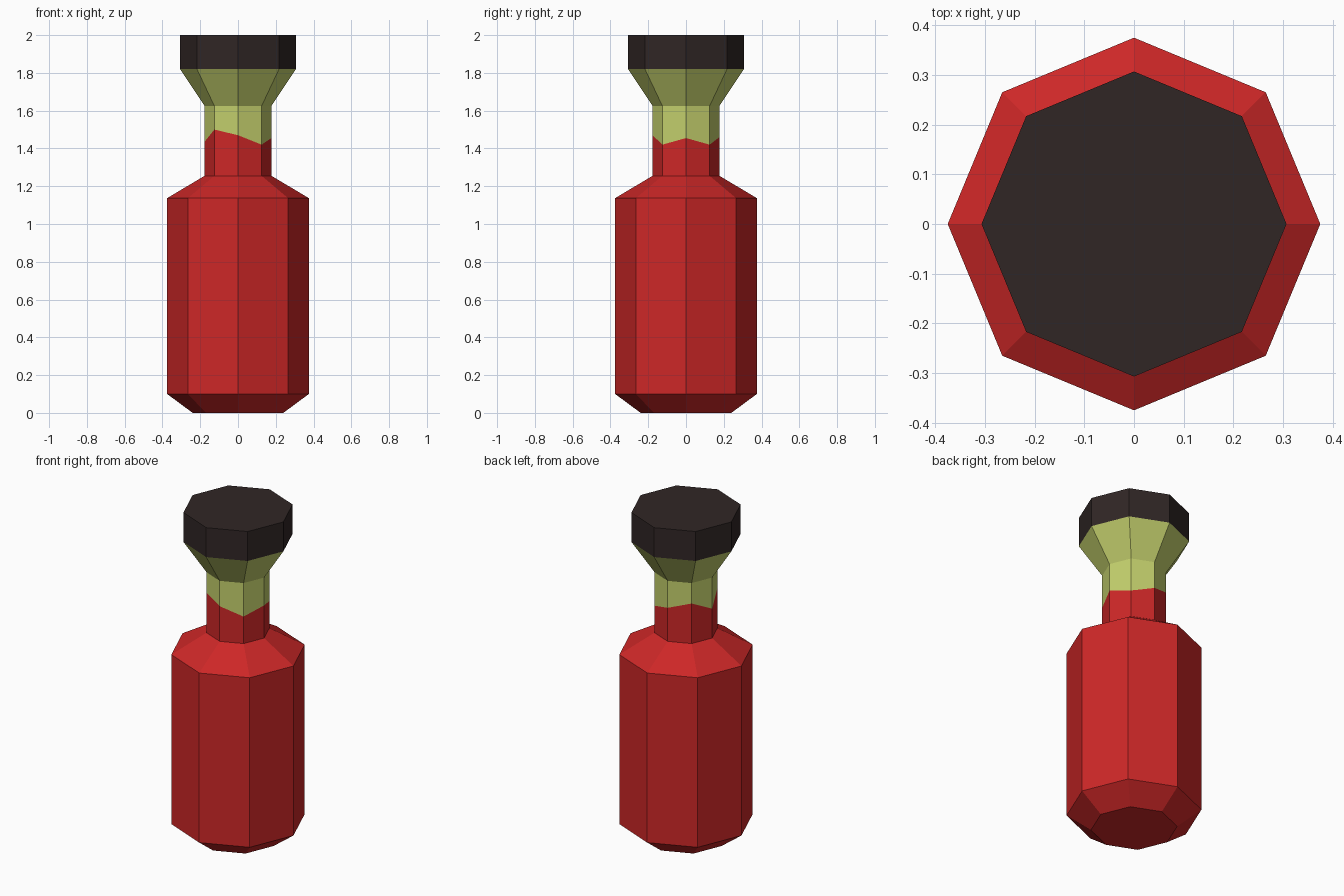
import bpy
import bmesh
from math import cos, sin, tau

cube = bpy.data.objects.get("Cube")
if cube:
    bpy.data.objects.remove(cube)

SIDES = 8
# Uneven line on the neck, one height per corner counted from +x
WAVE = [1.455, 1.42, 1.46, 1.50, 1.435, 1.50, 1.47, 1.42]


def srgb(*rgb):
    return tuple(((c / 255 + 0.055) / 1.055) ** 2.4 for c in rgb) + (1.0,)


def material(name, colour):
    mat = bpy.data.materials.new(name)
    mat.use_nodes = True
    mat.diffuse_color = colour
    mat.node_tree.nodes["Principled BSDF"].inputs["Base Color"].default_value = colour
    return mat


def lathe(name, profile, mat, bottom=False, top=False):
    """Stack eight-sided rings; a height may be a list with one value per corner."""
    bm = bmesh.new()
    rings = []
    for radius, height in profile:
        ring = []
        for i in range(SIDES):
            a = tau * i / SIDES
            z = height[i] if isinstance(height, list) else height
            ring.append(bm.verts.new((radius * cos(a), radius * sin(a), z)))
        rings.append(ring)
    for low, high in zip(rings, rings[1:]):
        for i in range(SIDES):
            j = (i + 1) % SIDES
            bm.faces.new((low[i], low[j], high[j], high[i]))
    if bottom:
        bm.faces.new(rings[0][::-1])
    if top:
        bm.faces.new(rings[-1])
    mesh = bpy.data.meshes.new(name)
    bm.to_mesh(mesh)
    bm.free()
    mesh.materials.append(mat)
    obj = bpy.data.objects.new(name, mesh)
    bpy.context.collection.objects.link(obj)
    return obj


red = material("red", srgb(205, 39, 39))
green = material("pale green", srgb(195, 207, 108))
black = material("brown black", srgb(48, 38, 37))

# Body with chamfered foot, shoulder and lower neck
lathe("bottle_body", [(0.24, 0), (0.375, 0.1), (0.375, 1.137),
                      (0.177, 1.255), (0.177, WAVE)], red, bottom=True)
# Upper neck and flared funnel
lathe("neck_funnel", [(0.177, WAVE), (0.177, 1.625), (0.307, 1.82)], green)
# Stopper
lathe("stopper", [(0.307, 1.82), (0.307, 2.0)], black, top=True)
